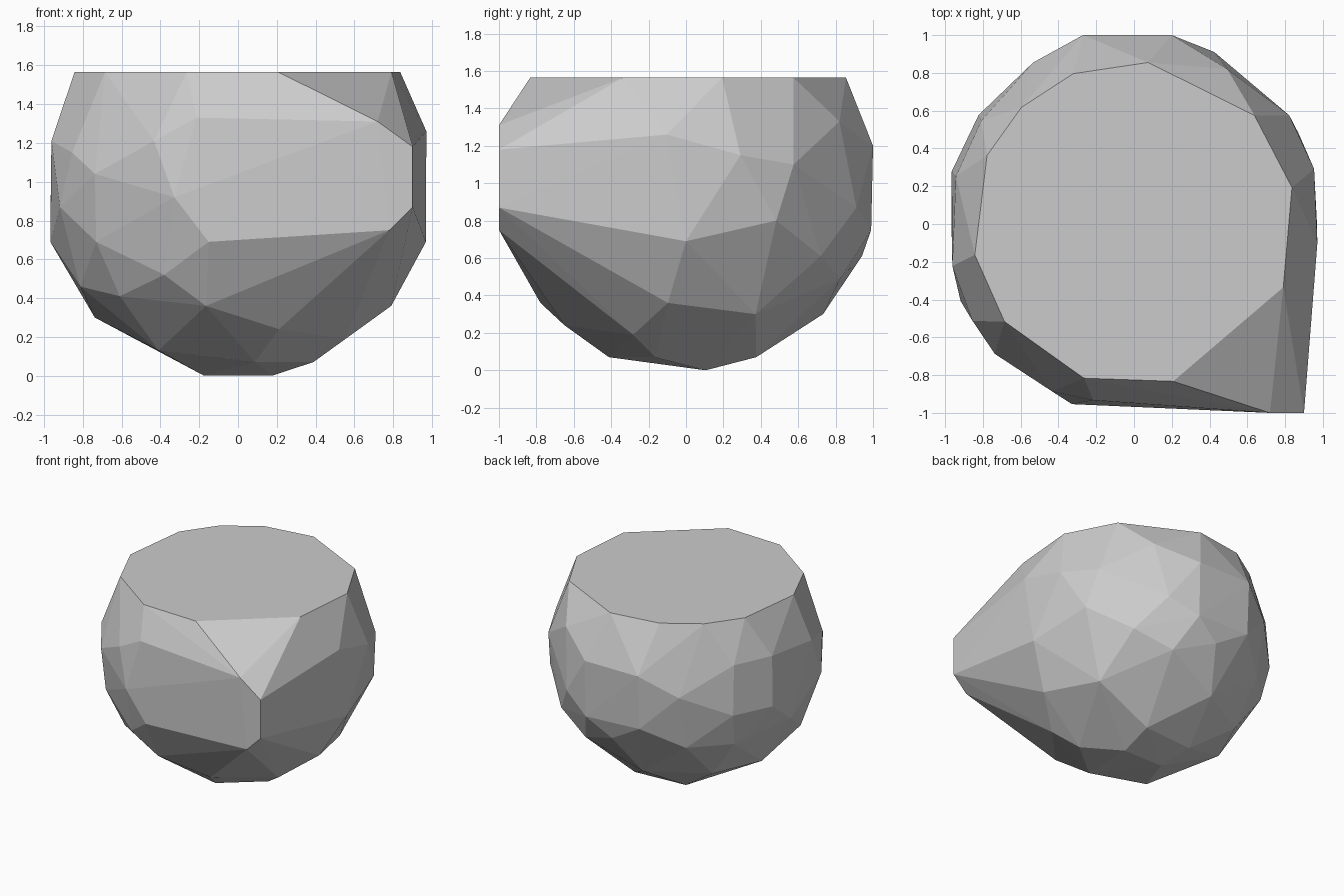
import bpy
import bmesh
from math import radians, sin, cos, sqrt

cube = bpy.data.objects.get("Cube")
if cube:
    bpy.data.objects.remove(cube, do_unlink=True)

TOP = 1.565
EQUATOR = 0.97

# Heights of the facet corners, each with its headings in degrees from +x
facet_corners = {
    0.0: (31, 149),
    0.07: (-23, -78, 63, 125),
    0.13: (-140,),
    0.19: (-27,),
    0.24: (-72,),
    0.3: (30, 100, 140, 173),
    0.36: (-7, -102),
    0.41: (-137,),
    0.46: (-160,),
    0.49: (69,),
    0.52: (-115,),
    0.61: (50, 90, 125, 147),
    0.69: (0, 177, -99, -139),
    0.8: (29,),
    0.87: (65, 145, 164, -156),
    0.92: (-109,),
    1.04: (-137, 122),
    1.1: (35,),
    1.15: (17, -149),
    1.21: (-167, -116),
    1.26: (-6, 146, 165),
    1.33: (59, -103),
    TOP: (85, 112, 134, 155, -169, -143, -108, -76, -23, 13, 42),
}

# Pointed corner and upright back facet, which stand out from the round body
pointed_corner = [(0.9, -1, 0.87), (0.9, -1, 1.18), (0.72, -1, 1.31), (0.78, -1, 0.75)]
back_facet = [(-0.27, 1, 1.2), (0.2, 1, 1.2), (0.2, 0.99, 0.75), (-0.27, 0.98, 0.77)]


def body_radius(z):
    """Round body, fuller above its widest height than below."""
    squash = 0.8 if z > EQUATOR else 1.04
    return sqrt(1.02 - squash * (z - EQUATOR) ** 2)


def make_material(name, colour):
    mat = bpy.data.materials.new(name)
    mat.use_nodes = True
    mat.diffuse_color = colour
    shader = next(n for n in mat.node_tree.nodes if n.type == 'BSDF_PRINCIPLED')
    shader.inputs["Base Color"].default_value = colour
    return mat


# Wrap flat facets around all the corners
bm = bmesh.new()
for z, headings in facet_corners.items():
    r = body_radius(z)
    for a in map(radians, headings):
        bm.verts.new((r * cos(a), r * sin(a), z))
for point in pointed_corner + back_facet:
    bm.verts.new(point)
hull = bmesh.ops.convex_hull(bm, input=bm.verts[:])
spare = {v for v in hull["geom_interior"] + hull["geom_unused"]
         if isinstance(v, bmesh.types.BMVert)}
bmesh.ops.delete(bm, geom=list(spare), context='VERTS')

# Join the level cut top into one face
bmesh.ops.dissolve_limit(bm, angle_limit=radians(1), verts=bm.verts[:], edges=bm.edges[:])
bmesh.ops.recalc_face_normals(bm, faces=bm.faces[:])

mesh = bpy.data.meshes.new("faceted_stone")
bm.to_mesh(mesh)
bm.free()
mesh.materials.append(make_material("stone_grey", (0.6, 0.6, 0.6, 1)))
stone = bpy.data.objects.new("faceted_stone", mesh)
bpy.context.collection.objects.link(stone)
